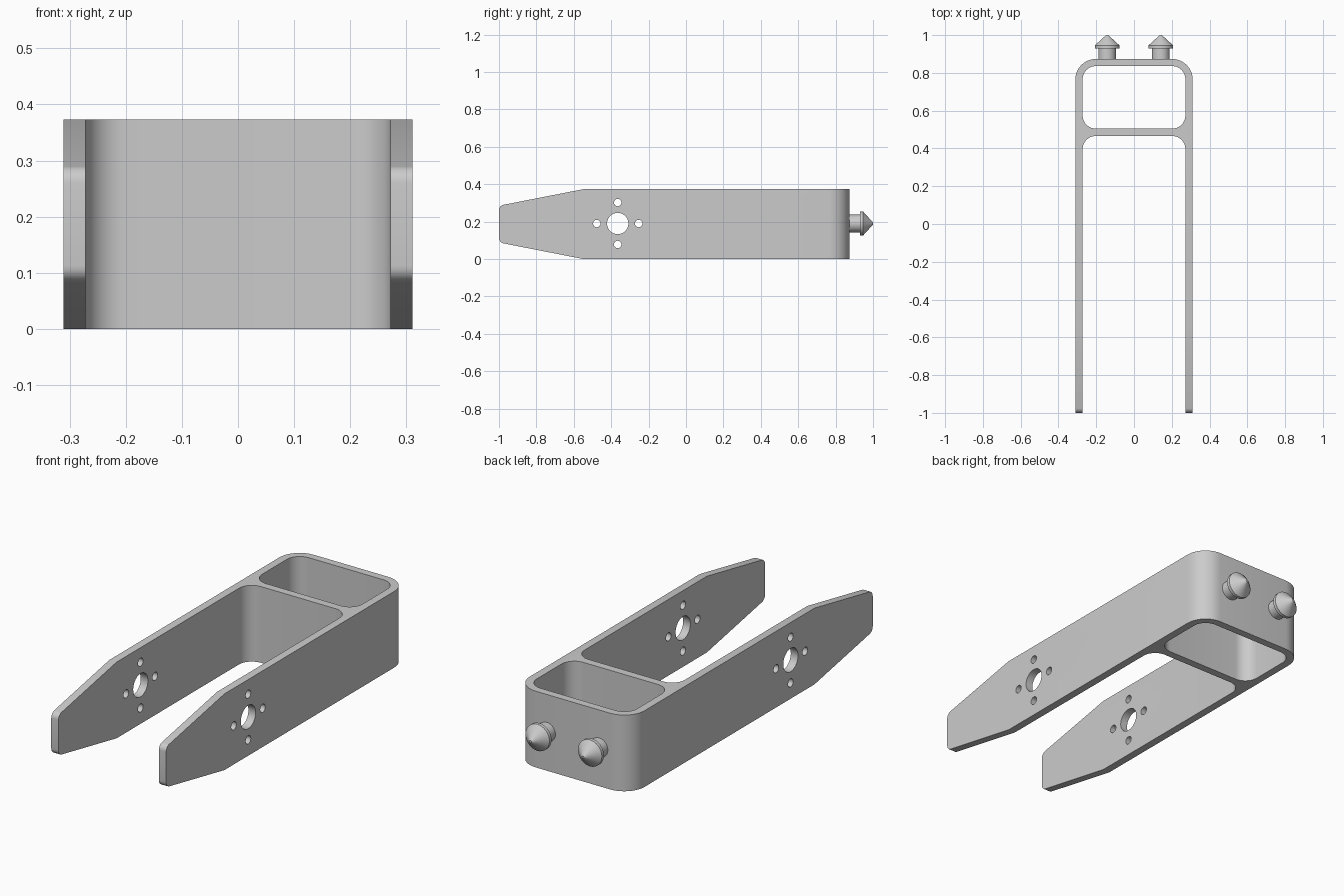
import bpy, bmesh, math
from mathutils import Vector, Matrix

if "Cube" in bpy.data.objects:
    bpy.data.objects.remove(bpy.data.objects["Cube"])

H = 0.373


def fillet(corners, seg=10):
    """Round each (u, v, radius) corner of a closed outline."""
    out, n = [], len(corners)
    for i, (u, v, r) in enumerate(corners):
        p = Vector((u, v))
        if r == 0:
            out.append(p)
            continue
        a = (Vector(corners[i - 1][:2]) - p).normalized()
        b = (Vector(corners[(i + 1) % n][:2]) - p).normalized()
        half = a.angle(b) / 2
        centre = p + (a + b).normalized() * (r / math.sin(half))
        s = p + a * (r / math.tan(half)) - centre
        e = p + b * (r / math.tan(half)) - centre
        total = s.angle_signed(e)
        for k in range(seg + 1):
            out.append(centre + Matrix.Rotation(-total * k / seg, 2) @ s)
    return out


def finish(bm, name):
    bmesh.ops.recalc_face_normals(bm, faces=bm.faces)
    me = bpy.data.meshes.new(name)
    bm.to_mesh(me)
    bm.free()
    ob = bpy.data.objects.new(name, me)
    bpy.context.collection.objects.link(ob)
    return ob


def prism(name, outline, lo, hi, side=False):
    """Extrude an outline: xy along z, or (side) yz along x."""
    bm = bmesh.new()
    vs = [bm.verts.new((lo, p[0], p[1]) if side else (p[0], p[1], lo)) for p in outline]
    face = bm.faces.new(vs)
    res = bmesh.ops.extrude_face_region(bm, geom=[face])
    d = hi - lo
    bmesh.ops.translate(bm, vec=(d, 0, 0) if side else (0, 0, d),
                        verts=[g for g in res["geom"] if isinstance(g, bmesh.types.BMVert)])
    return finish(bm, name)


def boolean(ob, cutter, op):
    m = ob.modifiers.new(op, 'BOOLEAN')
    m.operation, m.object, m.solver = op, cutter, 'EXACT'
    bpy.context.view_layer.objects.active = ob
    bpy.ops.object.modifier_apply(modifier=m.name)
    bpy.data.objects.remove(cutter)


def smooth(ob):
    bpy.ops.object.select_all(action='DESELECT')
    ob.select_set(True)
    bpy.context.view_layer.objects.active = ob
    bpy.ops.object.shade_smooth_by_angle(angle=math.radians(25))


def circle(y, z, r, n):
    return [(y + r * math.cos(math.tau * i / n), z + r * math.sin(math.tau * i / n))
            for i in range(n)]


# Fork body: rounded plan, trimmed to the tapered side profile
W, I = 0.311, 0.272
body = prism("fork_bracket", fillet([(-W, -1.2, 0), (W, -1.2, 0), (W, 0.874, 0.11), (-W, 0.874, 0.11)]), -0.1, 0.5)
profile = fillet([(-1, 0.088, 0.03), (-0.55, 0, 0), (1.1, 0, 0), (1.1, H, 0),
                  (-0.55, H, 0), (-1, H - 0.088, 0.03)], 6)
boolean(body, prism("side_trim", profile, -0.5, 0.5, True), 'INTERSECT')

# Open slot between the arms and closed window behind the crossbar
slot = fillet([(-I, -1.3, 0), (I, -1.3, 0), (I, 0.466, 0.07), (-I, 0.466, 0.07)])
window = fillet([(-I, 0.505, 0.07), (I, 0.505, 0.07), (I, 0.836, 0.07), (-I, 0.836, 0.07)])
for outline in (slot, window):
    boolean(body, prism("plan_cutter", outline, -0.2, 0.6), 'DIFFERENCE')

# Motor bore with four screw holes through both arms
HY, HZ, D = -0.365, H / 2 + 0.003, 0.112
boolean(body, prism("bore_cutter", circle(HY, HZ, 0.057, 40), -0.5, 0.5, True), 'DIFFERENCE')
for dy, dz in ((D, 0), (-D, 0), (0, D), (0, -D)):
    boolean(body, prism("screw_cutter", circle(HY + dy, HZ + dz, 0.02, 16), -0.5, 0.5, True), 'DIFFERENCE')
smooth(body)


# Snap pegs on the back wall, turned around y
def peg(name, x):
    rings = [(0.047, 0.86), (0.047, 0.93), (0.065, 0.93), (0.065, 0.946), (0.012, 0.994), (0.006, 1.0)]
    n = 32
    bm = bmesh.new()
    loops = [[bm.verts.new((x + px, y, H / 2 + 0.003 + pz)) for px, pz in circle(0, 0, r, n)]
             for r, y in rings]
    for a, b in zip(loops, loops[1:]):
        for i in range(n):
            j = (i + 1) % n
            bm.faces.new((a[i], a[j], b[j], b[i]))
    bm.faces.new(loops[0])
    bm.faces.new(loops[-1])
    smooth(finish(bm, name))


peg("snap_peg_left", -0.142)
peg("snap_peg_right", 0.142)
